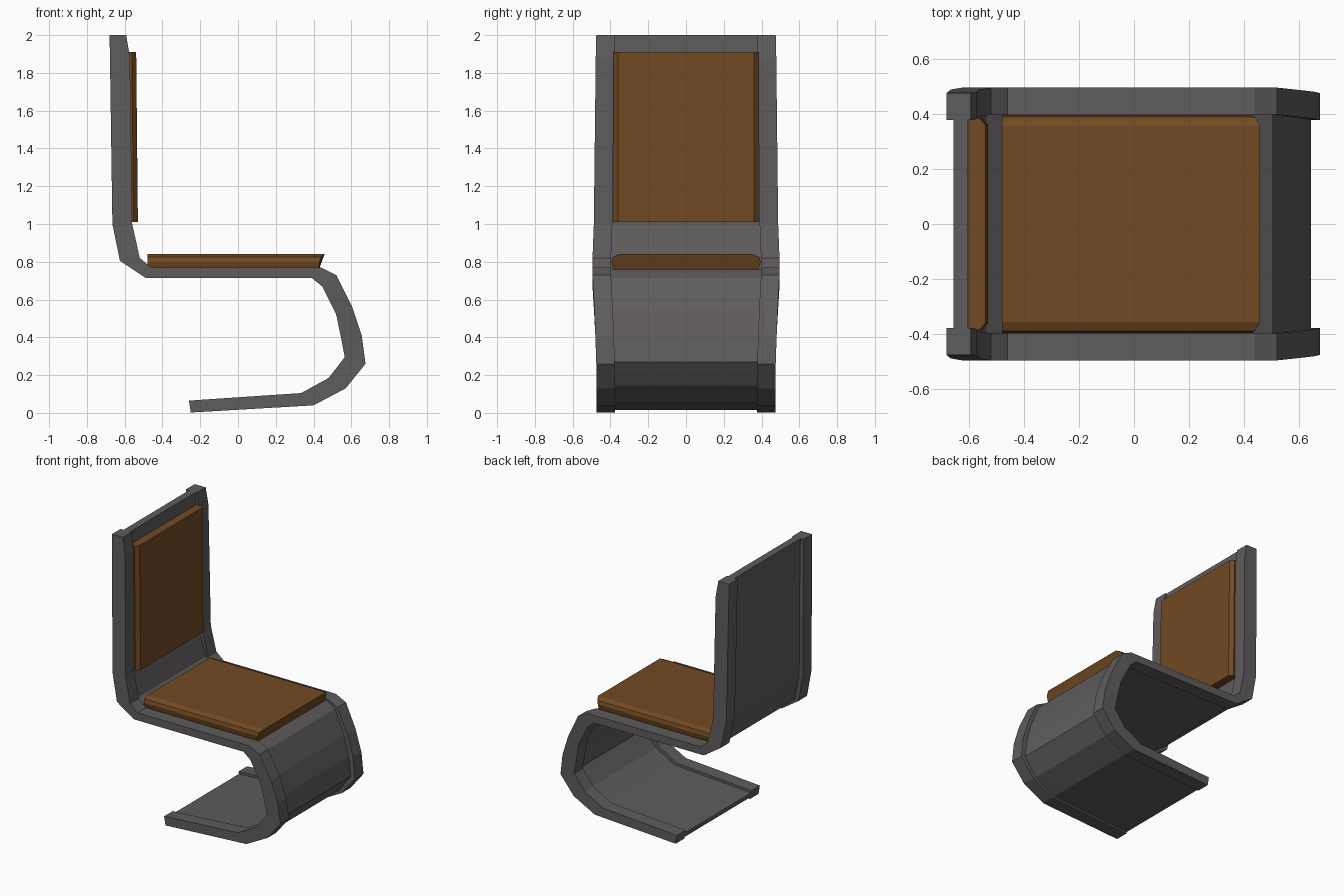
import bpy, bmesh

if "Cube" in bpy.data.objects:
    bpy.data.objects.remove(bpy.data.objects["Cube"])


def material(name, rgb):
    m = bpy.data.materials.new(name)
    m.diffuse_color = (*rgb, 1)
    m.use_nodes = True
    m.node_tree.nodes["Principled BSDF"].inputs["Base Color"].default_value = m.diffuse_color
    return m


GREY = material("dark grey frame", (0.115, 0.106, 0.111))
BROWN = material("brown leather", (0.165, 0.067, 0.016))


def loft(name, rings, mat):
    """Skin a list of equal-sized closed rings and cap both ends."""
    bm = bmesh.new()
    rows = [[bm.verts.new(p) for p in ring] for ring in rings]
    n = len(rows[0])
    for a, b in zip(rows, rows[1:]):
        for i in range(n):
            j = (i + 1) % n
            bm.faces.new((a[i], a[j], b[j], b[i]))
    bm.faces.new(rows[0])
    bm.faces.new(rows[-1])
    bmesh.ops.recalc_face_normals(bm, faces=bm.faces[:])
    me = bpy.data.meshes.new(name)
    bm.to_mesh(me)
    bm.free()
    me.materials.append(mat)
    ob = bpy.data.objects.new(name, me)
    bpy.context.collection.objects.link(ob)
    return ob


# Side profile stations: back/inner point, front/outer point, rail outer y, panel front depth
STATIONS = [
    ((-0.68, 2.0), (-0.592, 2.0), 0.475, 0.88),
    ((-0.678, 1.88), (-0.572, 1.88), 0.478, 0.74),
    ((-0.665, 1.0), (-0.56, 1.0), 0.488, 0.74),
    ((-0.625, 0.805), (-0.52, 0.82), 0.495, 0.85),
    ((-0.49, 0.715), (-0.46, 0.77), 0.495, 0.8),
    ((0.39, 0.715), (0.44, 0.77), 0.495, 0.8),
    ((0.445, 0.67), (0.52, 0.73), 0.495, 0.75),
    ((0.52, 0.52), (0.605, 0.56), 0.486, 0.7),
    ((0.543, 0.41), (0.655, 0.41), 0.48, 0.7),
    ((0.565, 0.295), (0.675, 0.26), 0.475, 0.7),
    ((0.48, 0.185), (0.57, 0.13), 0.475, 0.75),
    ((0.335, 0.105), (0.40, 0.04), 0.475, 0.8),
    ((-0.26, 0.065), (-0.25, 0.002), 0.475, 0.8),
]


def mix(a, b, t):
    return a[0] + (b[0] - a[0]) * t, a[1] + (b[1] - a[1]) * t


def ring(a, b, y0, y1):
    return [(a[0], y0, a[1]), (b[0], y0, b[1]), (b[0], y1, b[1]), (a[0], y1, a[1])]


# Two side rails
for side, s in (("left", 1), ("right", -1)):
    loft(side + "_rail",
         [ring(a, b, s * (w - 0.098), s * w) for a, b, w, t in STATIONS], GREY)

# Thinner curved sheet between the rails
loft("frame_panel",
     [ring(mix(a, b, 0.28), mix(a, b, t), 0.095 - w, w - 0.095)
      for a, b, w, t in STATIONS], GREY)

# Seat cushion: rounded cross-section, front end leaning forward
SEAT = [(0.385, 0.757), (0.395, 0.80), (0.388, 0.825), (0.355, 0.84)]
outline = SEAT + [(-y, z) for y, z in reversed(SEAT)]


def seat_front(y, z):
    corner = 0.012 if abs(y) > 0.38 else 0
    return 0.428 + (z - 0.757) * 0.36 - corner * (z > 0.78)


loft("seat_cushion",
     [[(-0.48, y, z) for y, z in outline],
      [(seat_front(y, z), y, z) for y, z in outline]], BROWN)

# Back cushion: bevelled long edges, leaning back with the frame
BACK = [(-0.61, 0.38), (-0.556, 0.385), (-0.533, 0.36)]
outline = BACK + [(x, -y) for x, y in reversed(BACK)]
loft("back_cushion",
     [[(x + dx, y, z) for x, y in outline]
      for z, dx in ((1.01, 0.003), (1.91, -0.006))], BROWN)
